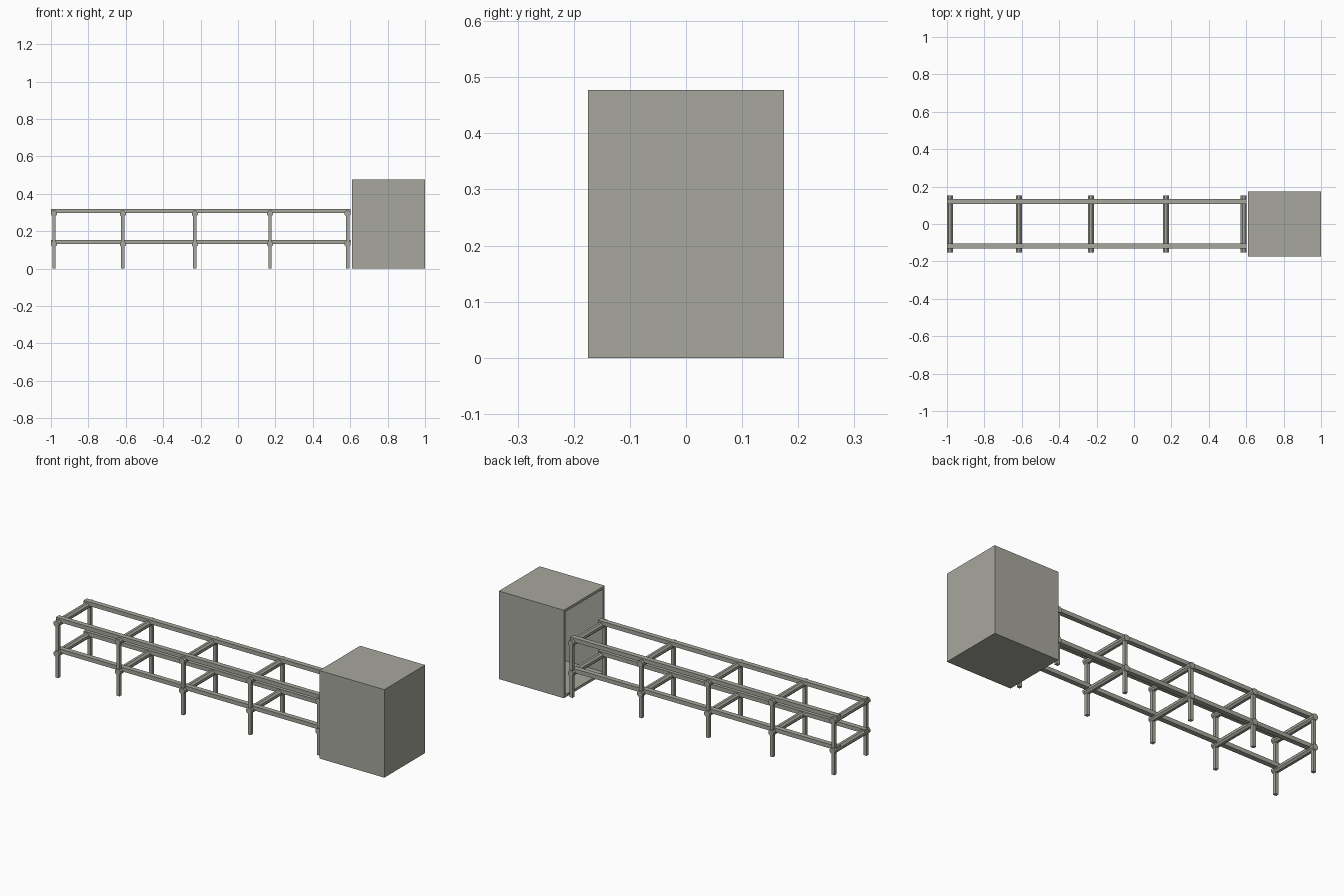
import bpy, bmesh, math
from mathutils import Matrix

if "Cube" in bpy.data.objects:
    bpy.data.objects.remove(bpy.data.objects["Cube"])

mat = bpy.data.materials.new("warm grey")
mat.diffuse_color = (0.39, 0.39, 0.34, 1)
mat.use_nodes = True
mat.node_tree.nodes["Principled BSDF"].inputs["Base Color"].default_value = mat.diffuse_color


def finish(name, bm):
    me = bpy.data.meshes.new(name)
    bmesh.ops.recalc_face_normals(bm, faces=bm.faces)
    bm.to_mesh(me)
    bm.free()
    me.materials.append(mat)
    ob = bpy.data.objects.new(name, me)
    bpy.context.collection.objects.link(ob)
    return ob


def box(name, x0, x1, y0, y1, z0, z1):
    bm = bmesh.new()
    bmesh.ops.create_cube(bm, size=1)
    for v in bm.verts:
        v.co.x = x1 if v.co.x > 0 else x0
        v.co.y = y1 if v.co.y > 0 else y0
        v.co.z = z1 if v.co.z > 0 else z0
    return finish(name, bm)


def crossbar(name, x, z):
    # octagonal bar lying along y
    bm = bmesh.new()
    r = 0.016 / math.cos(math.pi / 8)
    m = (Matrix.Translation((x, 0, z)) @ Matrix.Rotation(math.pi / 2, 4, 'X')
         @ Matrix.Rotation(math.pi / 8, 4, 'Z'))
    bmesh.ops.create_cone(bm, cap_ends=True, segments=8, radius1=r, radius2=r,
                          depth=0.304, matrix=m)
    return finish(name, bm)


# housing at the right end: hollow, open towards the frame
X0, X1, Y, H, T = 0.61, 1.0, 0.175, 0.477, 0.02
bm = bmesh.new()
bmesh.ops.create_cube(bm, size=1)
for v in bm.verts:
    v.co.x = X1 if v.co.x > 0 else X0
    v.co.y = Y if v.co.y > 0 else -Y
    v.co.z = H if v.co.z > 0 else 0
bm.normal_update()
opening = [f for f in bm.faces if f.normal.x < -0.9]
bmesh.ops.inset_region(bm, faces=opening, thickness=T)
inner = bmesh.ops.extrude_discrete_faces(bm, faces=opening)["faces"]
for v in inner[0].verts:
    v.co.x = X1 - T
finish("end_housing", bm)

# long rails, upper and lower pair
for level, z in (("lower", 0.142), ("upper", 0.308)):
    for side, y in (("front", -0.118), ("back", 0.12)):
        box(f"{level}_{side}_rail", -1.0, 0.602, y - 0.0135, y + 0.0135,
            z - 0.011, z + 0.011)

# five trestles: two legs and two crossbars each
for i, x in enumerate((-0.984, -0.616, -0.231, 0.171, 0.586)):
    for side, y in (("front", -0.138), ("back", 0.138)):
        box(f"{side}_leg_{i}", x - 0.009, x + 0.009, y - 0.009, y + 0.009,
            0, 0.295)
    crossbar(f"lower_crossbar_{i}", x, 0.131)
    crossbar(f"upper_crossbar_{i}", x, 0.294)
